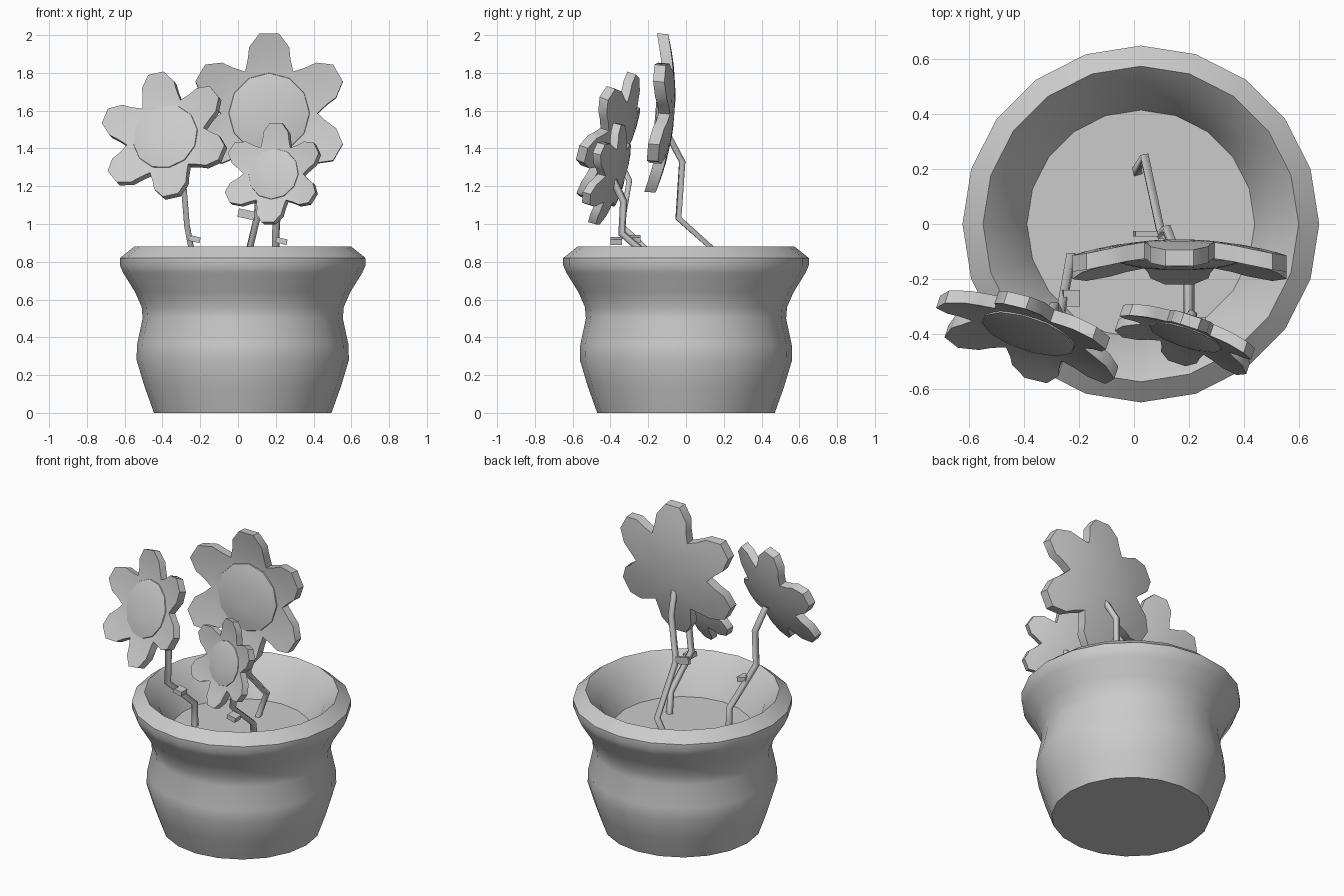
import bpy, bmesh, math
from mathutils import Matrix, Vector

cube = bpy.data.objects.get("Cube")
if cube:
    bpy.data.objects.remove(cube, do_unlink=True)

clay = bpy.data.materials.new("plain_grey")
clay.use_nodes = True
GREY = (0.6, 0.6, 0.6, 1)
clay.diffuse_color = GREY
clay.node_tree.nodes["Principled BSDF"].inputs["Base Color"].default_value = GREY


def finish(bm, name, matrix, angle=35):
    bmesh.ops.recalc_face_normals(bm, faces=bm.faces)
    mesh = bpy.data.meshes.new(name)
    bm.to_mesh(mesh)
    bm.free()
    mesh.materials.append(clay)
    obj = bpy.data.objects.new(name, mesh)
    bpy.context.collection.objects.link(obj)
    obj.matrix_world = matrix
    bpy.ops.object.select_all(action="DESELECT")
    obj.select_set(True)
    bpy.context.view_layer.objects.active = obj
    bpy.ops.object.shade_smooth_by_angle(angle=math.radians(angle))
    return obj


def skin(bm, rings):
    """Join successive vertex loops with quads."""
    for a, b in zip(rings, rings[1:]):
        n = len(a)
        for i in range(n):
            j = (i + 1) % n
            bm.faces.new((a[i], a[j], b[j], b[i]))


def circle(bm, r, z, sides):
    step = 2 * math.pi / sides
    return [bm.verts.new((r * math.cos(i * step), r * math.sin(i * step), z))
            for i in range(sides)]


# Pot with a rolled rim, hollow top and flat soil
def make_pot():
    profile = [(0.47, 0), (0.52, 0.14), (0.562, 0.28), (0.56, 0.36),
               (0.53, 0.5), (0.535, 0.56), (0.57, 0.64), (0.632, 0.74),
               (0.65, 0.78), (0.65, 0.82), (0.575, 0.88), (0.49, 0.79),
               (0.415, 0.64)]
    bm = bmesh.new()
    rings = [circle(bm, r, z, 20) for r, z in profile]
    skin(bm, rings)
    bm.faces.new(rings[0])
    bm.faces.new(rings[-1])
    finish(bm, "pot", Matrix.Translation((0.025, 0, 0)))


# Six petal outline at unit radius
def petal_outline():
    petal = [(0.3, 0.52), (0.265, 0.68), (0.25, 0.82), (0.12, 0.99),
             (-0.12, 0.99), (-0.25, 0.82), (-0.265, 0.68)]
    points = []
    for k in range(6):
        turn = Matrix.Rotation(k * math.pi / 3, 2)
        points += [turn @ Vector(p) for p in petal]
    return points


# Cupped flower head with a low domed centre
def make_flower(name, centre, facing, radius, roll, thick):
    n = Vector(facing).normalized()
    right = Vector((0, 0, 1)).cross(n).normalized()
    up = n.cross(right)
    frame = Matrix((right, up, n)).transposed().to_4x4()
    matrix = (Matrix.Translation(centre) @ frame
              @ Matrix.Rotation(math.radians(roll), 4, "Z"))

    def cup(p):
        return 0.16 * radius * p.length_squared

    bm = bmesh.new()
    outline = petal_outline()
    rings = []
    for s in (0.3, 0.6, 0.8, 1):
        rings.append([bm.verts.new((p.x * s * radius, p.y * s * radius, cup(p * s)))
                      for p in outline])
    skin(bm, rings)
    bm.faces.new(rings[0])
    front = bmesh.ops.extrude_face_region(bm, geom=bm.faces[:])["geom"]
    bmesh.ops.translate(bm, vec=(0, 0, thick),
                        verts=[v for v in front if isinstance(v, bmesh.types.BMVert)])
    finish(bm, name + "_petals", matrix)

    bm = bmesh.new()
    dome = [(0.52, 0.0), (0.5, 0.055), (0.36, 0.085), (0.18, 0.1)]
    rings = [circle(bm, r * radius, thick + h * radius, 12) for r, h in dome]
    skin(bm, rings)
    bm.faces.new(rings[0])
    bm.faces.new(rings[-1])
    finish(bm, name + "_centre", matrix)


# Bent square stem with a small leaf stub at its knee
def make_stem(name, points, leaf, leaf_size):
    curve = bpy.data.curves.new(name, "CURVE")
    curve.dimensions = "3D"
    curve.bevel_depth = 0.021
    curve.bevel_resolution = 0
    curve.use_fill_caps = True
    line = curve.splines.new("POLY")
    line.points.add(len(points) - 1)
    for p, co in zip(line.points, points):
        p.co = (*co, 1)
    curve.materials.append(clay)
    bpy.context.collection.objects.link(bpy.data.objects.new(name, curve))

    bm = bmesh.new()
    bmesh.ops.create_cube(bm, size=1)
    matrix = (Matrix.Translation(leaf) @ Matrix.Rotation(math.radians(12), 4, "Y")
              @ Matrix.Diagonal((*leaf_size, 1)))
    finish(bm, name + "_leaf", matrix)


make_pot()

make_flower("large_flower", (0.165, -0.06, 1.58), (0, -1, 0.08), 0.425, 0, 0.06)
make_flower("left_flower", (-0.365, -0.34, 1.44), (-0.33, -1, 0.38), 0.355, 13, 0.05)
make_flower("small_flower", (0.205, -0.36, 1.25), (-0.33, -1, 0.28), 0.275, 0, 0.045)

make_stem("large_stem",
          [(0.01, 0.19, 0.63), (0.04, 0.24, 0.78), (0.1, -0.04, 1.03),
           (0.12, -0.02, 1.33), (0.15, -0.1, 1.48)],
          (0.05, -0.035, 1.05), (0.1, 0.02, 0.045))
make_stem("left_stem",
          [(-0.22, -0.13, 0.63), (-0.23, -0.12, 0.78), (-0.27, -0.34, 0.99),
           (-0.29, -0.3, 1.23), (-0.32, -0.37, 1.37)],
          (-0.23, -0.27, 0.92), (0.06, 0.06, 0.03))
make_stem("small_stem",
          [(0.19, -0.1, 0.63), (0.2, -0.13, 0.77), (0.2, -0.34, 0.95),
           (0.21, -0.33, 1.12), (0.21, -0.39, 1.24)],
          (0.23, -0.37, 0.91), (0.06, 0.06, 0.03))
